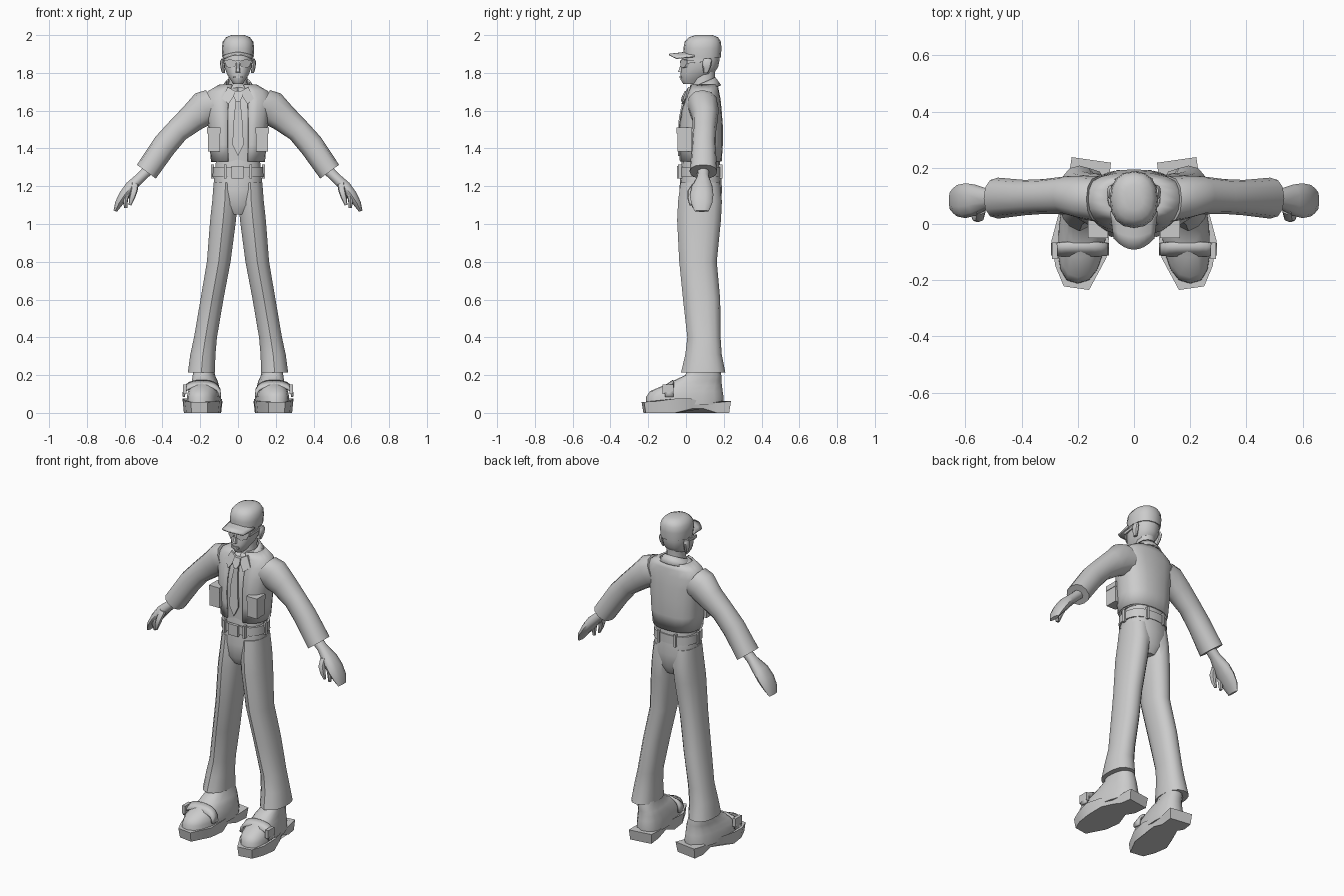
import bpy, bmesh, math
from math import sin, cos, pi, radians

grey = bpy.data.materials.new("plain_grey")
grey.diffuse_color = (0.6, 0.6, 0.6, 1)


def finish(name, bm, mirror=False, thick=0, angle=40):
    bmesh.ops.recalc_face_normals(bm, faces=bm.faces)
    me = bpy.data.meshes.new(name)
    bm.to_mesh(me)
    bm.free()
    ob = bpy.data.objects.new(name, me)
    bpy.context.collection.objects.link(ob)
    me.materials.append(grey)
    if thick:
        m = ob.modifiers.new("thickness", 'SOLIDIFY')
        m.thickness, m.offset = thick, 0
    if mirror:
        ob.modifiers.new("mirror", 'MIRROR').use_mirror_merge = False
    bpy.ops.object.select_all(action='DESELECT')
    bpy.context.view_layer.objects.active = ob
    ob.select_set(True)
    bpy.ops.object.shade_smooth_by_angle(angle=radians(angle))
    return ob


def spow(v, p):
    return math.copysign(abs(v) ** (2 / p), v)


# Rings: (x, y, z, half width, half depth, tilt of the width axis in degrees)
def loft(name, rings, n=14, p=2.2, gaps=None, ridge=0, mirror=False, thick=0, caps=True, shear=0, angle=40):
    bm = bmesh.new()
    rows = []
    for k, (x, y, z, a, b, *t) in enumerate(rings):
        t = radians(t[0]) if t else 0
        gap = radians(gaps[k]) if gaps else 0
        row = []
        for i in range(n + (1 if gaps else 0)):
            q = -pi / 2 + gap + (2 * pi - 2 * gap) * i / n
            u, v = a * spow(cos(q), p), b * spow(sin(q), p)
            if i == 0:
                v *= 1 + ridge
            row.append(bm.verts.new((x + u * cos(t) + shear * (y + v), y + v, z + u * sin(t))))
        rows.append(row)
    m = len(rows[0])
    for r, s in zip(rows, rows[1:]):
        for i in range(n):
            j = (i + 1) % m
            bm.faces.new((r[i], r[j], s[j], s[i]))
    if caps and not gaps:
        bm.faces.new(rows[0])
        bm.faces.new(rows[-1])
    return finish(name, bm, mirror, thick, angle)


# Thin curved sheet from f(u, v)
def sheet(name, f, nu, nv, thick, mirror=False):
    bm = bmesh.new()
    g = [[bm.verts.new(f(i / nu, j / nv)) for j in range(nv + 1)] for i in range(nu + 1)]
    for i in range(nu):
        for j in range(nv):
            bm.faces.new((g[i][j], g[i + 1][j], g[i + 1][j + 1], g[i][j + 1]))
    return finish(name, bm, mirror, thick)


# Solid between two matching outlines
def solid(name, low, high, mirror=False, angle=30):
    bm = bmesh.new()
    a = [bm.verts.new(c) for c in low]
    b = [bm.verts.new(c) for c in high]
    bm.faces.new(a)
    bm.faces.new(b)
    for i in range(len(a)):
        j = (i + 1) % len(a)
        bm.faces.new((a[i], a[j], b[j], b[i]))
    return finish(name, bm, mirror, 0, angle)


# Plate facing the front, points are (x, y, z)
def plate(name, pts, d, mirror=False):
    return solid(name, pts, [(x, y + d, z) for x, y, z in pts], mirror)


def box(name, x0, x1, y0, y1, z0, z1, mirror=False):
    return plate(name, [(x0, y0, z0), (x1, y0, z0), (x1, y0, z1), (x0, y0, z1)], y1 - y0, mirror)


# Trousers
loft("trouser_hips", [(0, .078, 1.345, .118, .10), (0, .078, 1.25, .128, .108), (0, .078, 1.18, .131, .113),
                      (0, .075, 1.10, .12, .108), (0, .075, 1.05, .07, .08)], p=2.5)
loft("trouser_leg", [(.066, .078, 1.22, .064, .10), (.070, .078, 1.12, .068, .112), (.079, .073, 1.02, .070, .112),
                     (.102, .067, .80, .064, .096), (.138, .086, .60, .062, .095), (.172, .098, .40, .062, .085),
                     (.186, .096, .31, .068, .093), (.194, .095, .215, .073, .113)],
     n=14, p=2.3, ridge=.07, mirror=True, angle=35)

# Belt with buckle and loops
loft("belt", [(0, .076, 1.25, .136, .112), (0, .076, 1.302, .134, .112)], n=18, p=2.5)
box("belt_buckle", -.035, .03, -.047, -.03, 1.24, 1.308)
box("belt_loop_front", .062, .074, -.043, -.02, 1.24, 1.315, True)
box("belt_loop_side", .128, .142, .065, .085, 1.24, 1.315, True)
box("belt_loop_back", .05, .062, .17, .192, 1.24, 1.315, True)

# Shirt and short jacket
torso = [(0, .076, 1.33, .138, .108), (0, .078, 1.42, .146, .112), (0, .077, 1.52, .153, .113),
         (0, .081, 1.60, .166, .103), (0, .088, 1.66, .176, .09), (0, .092, 1.70, .155, .078),
         (0, .095, 1.735, .095, .068)]
loft("shirt", [(x, y, z, a - .012, b - .01) for x, y, z, a, b in torso], n=16, p=2.5)
loft("jacket", torso, n=18, p=2.5, gaps=[17, 17, 16, 14, 12, 12, 14], thick=.01, angle=35)
for s, x0, x1 in (("outer", .095, .16), ("flap", .092, .163)):
    if s == "outer":
        box("jacket_pocket", x0, x1, -.046, .03, 1.385, 1.48, True)
    else:
        box("pocket_flap", x0, x1, -.05, .032, 1.48, 1.51, True)


# Collar around the neck
def collar(u, v):
    q = 2 * pi * u
    r = .064 + .032 * v
    drop = (1 + cos(q)) / 2
    return (r * sin(q), .094 - r * cos(q) * .92, 1.775 - .055 * drop - .042 * v)


sheet("collar", collar, 16, 2, .008)
plate("collar_point", [(.008, -.004, 1.70), (.055, .012, 1.725), (.085, -.002, 1.665), (.05, -.024, 1.635)], .012, True)

# Tie
plate("tie_knot", [(-.02, -.006, 1.705), (.02, -.006, 1.705), (.024, -.022, 1.675), (.01, -.028, 1.648),
                   (-.01, -.028, 1.648), (-.024, -.022, 1.675)], .02)
plate("tie_blade", [(-.012, -.018, 1.655), (.012, -.018, 1.655), (.022, -.038, 1.56), (.03, -.043, 1.42),
                    (0, -.043, 1.36), (-.03, -.043, 1.42), (-.022, -.038, 1.56)], .01)

# Sleeves
loft("sleeve", [(.125, .088, 1.625, .095, .082, 62), (.178, .094, 1.613, .092, .078, 58),
                (.24, .102, 1.562, .076, .068, 50), (.32, .098, 1.495, .064, .062, 46),
                (.39, .094, 1.415, .066, .063, 42), (.485, .092, 1.277, .062, .073, 36)],
     n=12, p=2.3, mirror=True, angle=45)

# Hands
loft("hand", [(.46, .092, 1.30, .03, .03, 38), (.512, .09, 1.25, .028, .032, 38), (.565, .085, 1.20, .032, .055, 35),
              (.600, .083, 1.155, .030, .062, 28), (.630, .083, 1.11, .022, .056, 22), (.650, .083, 1.068, .010, .038, 20)],
     n=10, mirror=True, angle=45)
loft("thumb", [(.545, .055, 1.215, .02, .02, 20), (.55, .028, 1.175, .018, .02, 10), (.562, .022, 1.135, .015, .014, 10),
               (.572, .026, 1.10, .007, .008, 10)], n=8, mirror=True)
loft("index_finger", [(.59, .045, 1.165, .017, .018, 20), (.597, .04, 1.125, .014, .014, 10),
                      (.594, .043, 1.085, .008, .009, 0)], n=8, mirror=True)

# Neck and head
loft("neck", [(0, .095, 1.69, .062, .066), (0, .092, 1.75, .05, .058), (0, .095, 1.81, .052, .06)], n=12)
loft("head", [(0, .03, 1.742, .026, .045), (0, .033, 1.765, .042, .062), (0, .058, 1.795, .06, .087),
              (0, .073, 1.83, .073, .097), (0, .08, 1.87, .078, .098), (0, .085, 1.92, .078, .095)], n=14, p=2.3)
solid("nose", [(-.015, -.015, 1.80), (.015, -.015, 1.80), (.008, -.015, 1.855), (-.008, -.015, 1.855)],
      [(-.008, -.042, 1.806), (.008, -.042, 1.806), (.004, -.024, 1.855), (-.004, -.024, 1.855)])
box("mouth", -.024, .024, -.034, 0, 1.772, 1.783)
loft("ear", [(.077, .105, 1.80, .008, .012), (.082, .11, 1.83, .011, .022), (.084, .113, 1.86, .012, .026),
             (.08, .113, 1.875, .008, .018)], n=8, mirror=True)

# Sunglasses
plate("lens", [(.008, -.03, 1.862), (.012, -.03, 1.838), (.034, -.024, 1.825), (.06, -.006, 1.832),
               (.074, .012, 1.866), (.04, -.024, 1.872)], .014, True)
box("glasses_bridge", -.012, .012, -.032, -.018, 1.853, 1.866)
solid("glasses_arm", [(.07, .008, 1.85), (.078, .006, 1.85), (.078, .006, 1.868), (.07, .008, 1.868)],
      [(.076, .115, 1.86), (.085, .115, 1.86), (.085, .115, 1.872), (.076, .115, 1.872)], True)

# Cap with visor
loft("cap", [(0, .087, 1.882, .082, .097), (0, .087, 1.93, .086, .101), (0, .089, 1.965, .081, .096),
             (0, .092, 1.988, .064, .078), (0, .095, 2.0, .035, .045)], n=16, p=2.3)


def visor(u, v):
    s = 2 * u - 1
    return (s * (.083 - .012 * v), .045 - .136 * v + s * s * .04 * v, 1.913 - .016 * v - s * s * (.026 - .006 * v))


sheet("cap_visor", visor, 8, 3, .008)

# Shoes: (x, y, top z) outline of the sole
sole = [(.160, -.235, .058), (.250, -.222, .058), (.280, -.15, .062), (.294, -.06, .075), (.270, .03, .075),
        (.236, .10, .05), (.232, .17, .055), (.222, .238, .062), (.082, .218, .062), (.092, .13, .05),
        (.096, .05, .07), (.085, -.02, .075), (.098, -.12, .062)]
bottom = [(.185 + (x - .185) * .93, y * .96, .022 if .0 < y < .12 else 0) for x, y, z in sole]
solid("shoe_sole", bottom, sole, True)
loft("shoe_upper", [(.180, -.008, .045, .087, .205), (.180, -.006, .085, .086, .205), (.180, .002, .115, .081, .192),
                    (.180, .035, .145, .073, .155), (.182, .06, .17, .066, .128), (.19, .092, .20, .058, .095),
                    (.19, .095, .25, .052, .08)], n=16, p=2.5, shear=-.1, mirror=True, angle=45)


# Strap over the shoe
def strap(u, v):
    q = pi * u
    return (.192 - .096 * spow(cos(q), 2.6), -.112 + .045 * v, .085 + (.052 + .032 * v) * spow(sin(q), 3.2))


sheet("shoe_strap", strap, 10, 1, .014, True)
box("strap_buckle", .272, .292, -.125, -.065, .10, .15, True)
